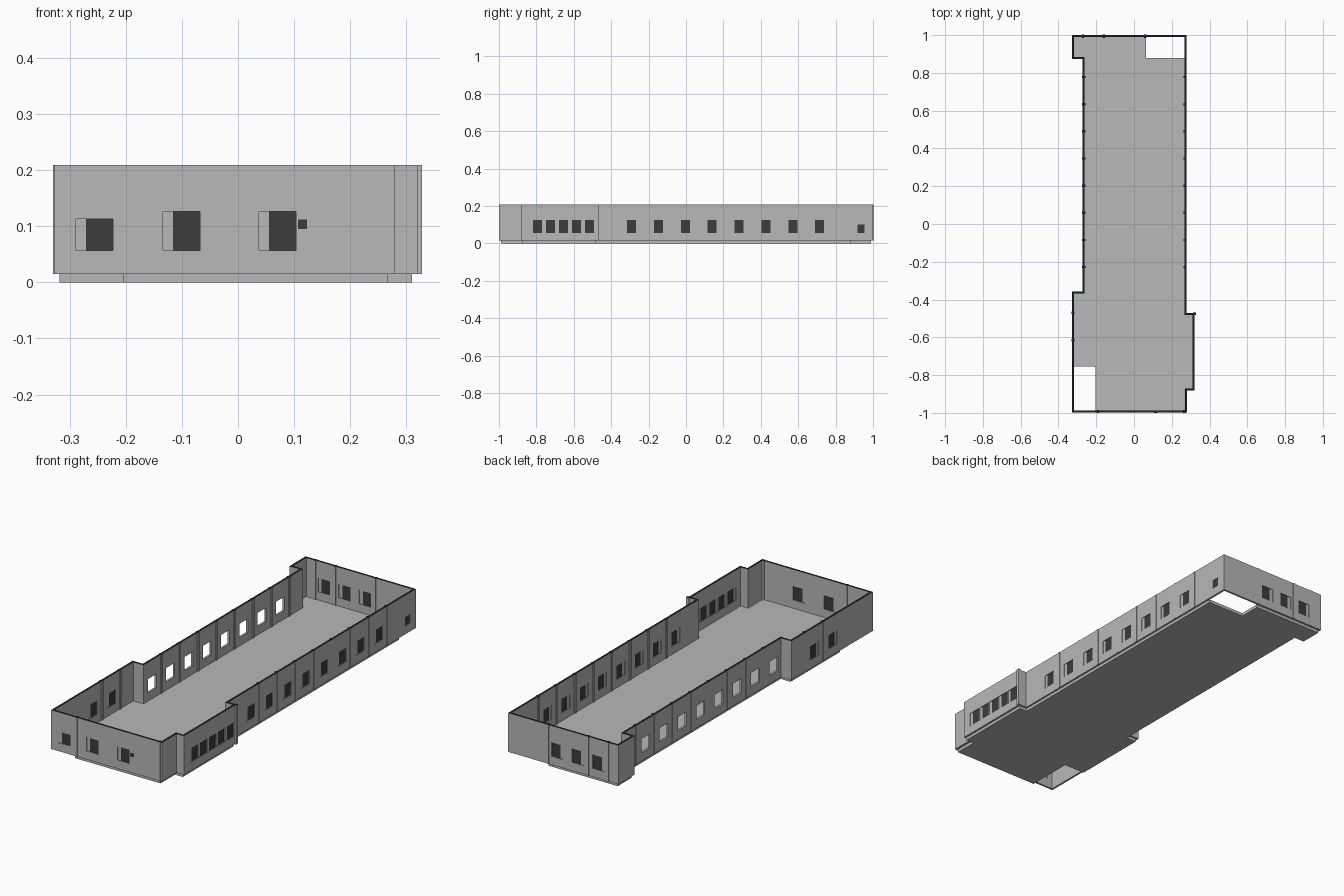
import bpy, bmesh
from mathutils import Vector

if "Cube" in bpy.data.objects:
    bpy.data.objects.remove(bpy.data.objects["Cube"])


def material(name, c):
    m = bpy.data.materials.new(name)
    m.diffuse_color = (*c, 1)
    m.use_nodes = True
    m.node_tree.nodes["Principled BSDF"].inputs["Base Color"].default_value = m.diffuse_color
    return m


GREY = material("wall grey", (0.48, 0.48, 0.48))
DARK = material("window dark grey", (0.045, 0.045, 0.047))
CAP = material("wall top dark teal", (0.008, 0.02, 0.027))

Z0, Z1, T = 0.015, 0.209, 0.010     # wall bottom, top, thickness
SILL, HEAD = 0.057, 0.126


def make(name, bm, mats):
    bmesh.ops.recalc_face_normals(bm, faces=bm.faces)
    me = bpy.data.meshes.new(name)
    bm.to_mesh(me)
    bm.free()
    ob = bpy.data.objects.new(name, me)
    bpy.context.collection.objects.link(ob)
    for m in mats:
        me.materials.append(m)
    return ob


def box(bm, x0, x1, y0, y1, z0, z1, mat=0):
    g = bmesh.ops.create_cube(bm, size=1)["verts"]
    for v in g:
        v.co = Vector((x0 if v.co.x < 0 else x1, y0 if v.co.y < 0 else y1,
                       z0 if v.co.z < 0 else z1))
    for f in {f for v in g for f in v.link_faces}:
        f.material_index = mat


def cap_tops(ob):
    for f in ob.data.polygons:
        if f.normal.z > 0.9 and f.center.z > Z1 - 0.003:
            f.material_index = 1


# Outer wall outline, counter-clockwise from the front left corner
OUT = [(-.328, -.998), (.28, -.998), (.28, -.882), (.32, -.882), (.32, -.472),
       (.277, -.472), (.277, 1), (-.328, 1), (-.328, .873), (-.272, .873),
       (-.272, -.358), (-.328, -.358)]


def inset(pts, t):
    res = []
    for i, p in enumerate(pts):
        a = (Vector(p) - Vector(pts[i - 1])).normalized()
        b = (Vector(pts[(i + 1) % len(pts)]) - Vector(p)).normalized()
        res.append((p[0] - (a.y + b.y) * t, p[1] + (a.x + b.x) * t))
    return res


# Hollow perimeter wall
bm = bmesh.new()
INN = inset(OUT, T)
rings = [[bm.verts.new((*p, z)) for p in ring]
         for ring, z in ((OUT, Z0), (OUT, Z1), (INN, Z1), (INN, Z0))]
n = len(OUT)
for k in range(4):
    a, b = rings[k], rings[(k + 1) % 4]
    for i in range(n):
        j = (i + 1) % n
        bm.faces.new((a[i], a[j], b[j], b[i]))
walls = make("outer_walls", bm, [GREY, CAP])

# Window list: axis along the wall, outer wall coordinate, inward sign, centre, width, sill, head, glazed
MID = [-.30 + .1437 * i for i in range(8)]
wins = [("y", .277, -1, c, .066, SILL, HEAD, True) for c in MID]
wins += [("y", -.272, 1, c, .066, SILL, HEAD, False) for c in MID]
wins += [("y", .32, -1, -.804 + .07 * i, .066, SILL, HEAD, True) for i in range(5)]
wins += [("y", -.328, 1, c, .066, SILL, HEAD, True) for c in (-.54, -.685)]
wins += [("y", .277, -1, .936, .038, .056, .1, True)]
wins += [("x", -.998, 1, c, .066, SILL, h, True)
         for c, h in ((-.256, .113), (-.101, HEAD), (.07, HEAD))]
wins += [("x", 1, -1, c, .066, SILL, HEAD, True) for c in (-.22, -.107, .006)]


def wall_box(bm, axis, d0, d1, u0, u1, z0, z1, mat=0):
    lo, hi = min(d0, d1), max(d0, d1)
    if axis == "y":
        box(bm, lo, hi, u0, u1, z0, z1, mat)
    else:
        box(bm, u0, u1, lo, hi, z0, z1, mat)


# Cut the openings, then fit grey side leaves and dark panes
cut, pane = bmesh.new(), bmesh.new()
for axis, d, s, c, w, z0, z1, glazed in wins:
    u0, u1 = c - w / 2, c + w / 2
    wall_box(cut, axis, d - s * .01, d + s * .02, u0, u1, z0, z1)
    if glazed:
        split = u0 + w * (.27 if w > .05 else 0.02)
        d0, d1 = d + s * .003, d + s * .007
        wall_box(pane, axis, d0, d1, u0, split, z0, z1, 0)
        wall_box(pane, axis, d0, d1, split, u1, z0, z1, 1)
cutter = make("window_cutter", cut, [GREY])
cutter.hide_render = True
mod = walls.modifiers.new("openings", "BOOLEAN")
mod.object, mod.operation, mod.solver = cutter, "DIFFERENCE", "EXACT"
bpy.context.view_layer.objects.active = walls
bpy.ops.object.modifier_apply(modifier=mod.name)
bpy.data.objects.remove(cutter)
cap_tops(walls)
make("window_panes", pane, [GREY, DARK])

# Slim pilasters between the windows
bm = bmesh.new()
P = .012


def pilaster(axis, d, s, u):
    wall_box(bm, axis, d - s * .002, d + s * (T + .004), u - P / 2, u + P / 2, Z0, Z1 + .0004)


for i in range(8):
    pilaster("y", .277, -1, -.228 + .1437 * i)
    pilaster("y", -.272, 1, -.228 + .1437 * i)
for u in (-.47, -.615):
    pilaster("y", -.328, 1, u)
for u in (-.27, -.16, .06):
    pilaster("x", 1, -1, u)
for u in (-.19, .266):
    pilaster("x", -.998, 1, u)
box(bm, .312, .328, -.482, -.468, Z0, Z1 + .0004)
cap_tops(make("pilasters", bm, [GREY, CAP]))

# Small vent plate beside the front window
bm = bmesh.new()
box(bm, .107, .123, -1.0, -.997, .095, .112)
make("front_vent", bm, [DARK])

# Floor slab with two notched corners
FLOOR = [(-.204, -.99), (.267, -.99), (.267, -.876), (.31, -.876), (.31, -.48),
         (.268, -.48), (.268, .88), (.063, .88), (.063, .99), (-.318, .99),
         (-.318, .882), (-.263, .882), (-.263, -.367), (-.318, -.367),
         (-.318, -.755), (-.204, -.755)]
bm = bmesh.new()
f = bm.faces.new([bm.verts.new((*p, 0)) for p in FLOOR])
g = bmesh.ops.extrude_face_region(bm, geom=[f])["geom"]
bmesh.ops.translate(bm, vec=(0, 0, Z0 + .001),
                    verts=[v for v in g if isinstance(v, bmesh.types.BMVert)])
make("floor_slab", bm, [GREY])
